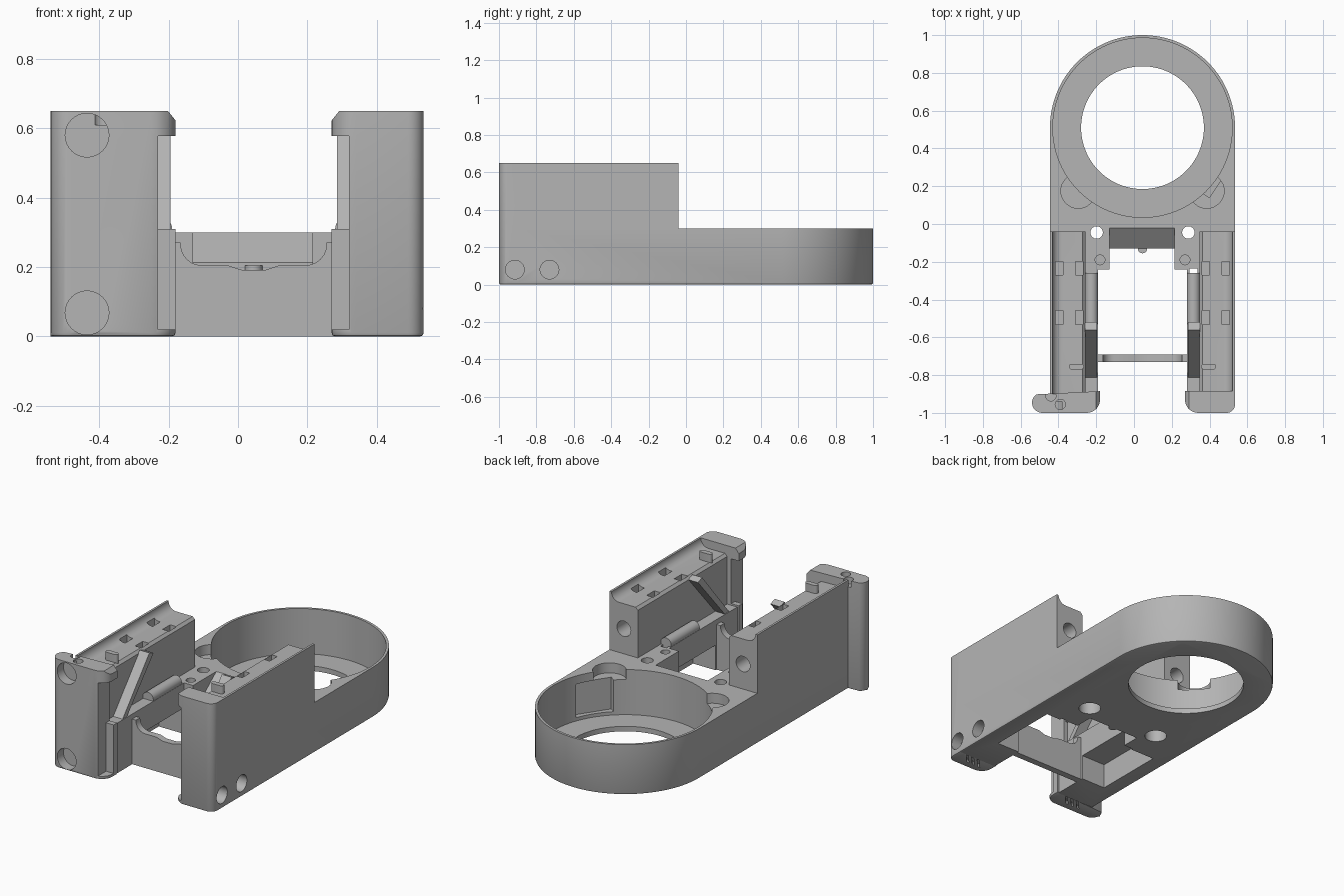
import bpy, bmesh, math
from mathutils import Vector, Matrix

cube = bpy.data.objects.get("Cube")
if cube:
    bpy.data.objects.remove(cube)

CX = 0.045            # symmetry plane of the body
RING_Y = 0.51         # centre of the round cup

grey = bpy.data.materials.new("light_grey")
grey.use_nodes = True
COLOUR = (0.46, 0.46, 0.46, 1)
grey.diffuse_color = COLOUR
grey.node_tree.nodes["Principled BSDF"].inputs["Base Color"].default_value = COLOUR


def flip(x):
    return 2 * CX - x


def arc(cx, cy, r, a0, a1, n=8):
    return [(cx + r * math.cos(math.radians(a0 + (a1 - a0) * i / n)),
             cy + r * math.sin(math.radians(a0 + (a1 - a0) * i / n))) for i in range(n + 1)]


def prism(name, pts, axis, lo, hi, foot=0.0):
    """Extrude a flat outline along an axis; foot bevels the bottom rim."""
    place = {"x": lambda p, t: (t, p[0], p[1]),
             "y": lambda p, t: (p[0], t, p[1]),
             "z": lambda p, t: (p[0], p[1], t)}[axis]
    bm = bmesh.new()
    face = bm.faces.new([bm.verts.new(place(p, lo)) for p in pts])
    ext = bmesh.ops.extrude_face_region(bm, geom=[face])
    shift = Vector(place((0, 0), hi - lo))
    bmesh.ops.translate(bm, vec=shift, verts=[v for v in ext["geom"] if isinstance(v, bmesh.types.BMVert)])
    bmesh.ops.recalc_face_normals(bm, faces=bm.faces)
    if foot:
        rim = [e for e in bm.edges if all(abs(v.co.z - lo) < 1e-5 for v in e.verts)]
        bmesh.ops.bevel(bm, geom=rim, offset=foot, segments=2, profile=0.5, affect="EDGES")
    mesh = bpy.data.meshes.new(name)
    bm.to_mesh(mesh)
    bm.free()
    ob = bpy.data.objects.new(name, mesh)
    bpy.context.collection.objects.link(ob)
    mesh.materials.append(grey)
    return ob


def box(name, x0, x1, y0, y1, z0, z1):
    return prism(name, [(x0, y0), (x1, y0), (x1, y1), (x0, y1)], "z", z0, z1)


def rod(name, axis, u, v, r, lo, hi, n=32):
    return prism(name, arc(u, v, r, 0, 360, n)[:-1], axis, lo, hi)


def cut(target, *cutters):
    for c in cutters:
        mod = target.modifiers.new("cut", "BOOLEAN")
        mod.object, mod.operation, mod.solver = c, "DIFFERENCE", "EXACT"
        with bpy.context.temp_override(object=target, active_object=target):
            bpy.ops.object.modifier_apply(modifier=mod.name)
        bpy.data.objects.remove(c)


def sides():
    """Yield a name and an x mapping for the two arms (given on the -x side)."""
    yield "right", lambda x: x
    yield "left", flip


def xbox(name, fx, x0, x1, *rest):
    a, b = sorted((fx(x0), fx(x1)))
    return box(name, a, b, *rest)


def grip_slots(fx):
    """Three slanted grooves under each foot."""
    for i in range(3):
        x, y = fx(-0.36 + 0.04 * i), -0.92
        yield prism("cutter", [(x - 0.035, y - 0.035), (x - 0.02, y - 0.035),
                               (x + 0.035, y + 0.025), (x + 0.02, y + 0.025)], "z", -0.1, 0.02)


# Base tray with the round cup at the back
outline = [(-0.445, -0.9), (0.535, -0.9)] + arc(CX, RING_Y, 0.49, 0, 180, 64)
base = prism("base_tray", outline, "z", 0, 0.3, foot=0.01)
cut(base,
    rod("cutter", "z", CX, RING_Y, 0.475, 0.03, 0.5, 96),
    rod("cutter", "z", CX, RING_Y, 0.325, -0.1, 0.5, 96),
    box("cutter", -0.35, 0.43, -0.68, -0.25, -0.1, 0.15),
    box("cutter", -0.19, 0.28, -1.5, -0.24, -0.1, 0.5),
    box("cutter", -0.13, 0.215, -0.3, -0.13, -0.1, 0.5),
    prism("cutter", [(-0.02, 0.3), (-0.02, 0.4), (-0.16, 0.4), (-0.16, 0.19)], "x", -0.13, 0.215),
    box("cutter", 0.295, 0.335, -0.29, -0.235, -0.1, 0.5),
    rod("cutter", "x", -0.73, 0.08, 0.05, 0.47, 0.6),
    rod("cutter", "x", -0.915, 0.08, 0.05, 0.47, 0.6))
for side, fx in sides():
    cut(base,
        rod("cutter", "z", fx(-0.295), 0.175, 0.092, 0.24, 0.5),
        rod("cutter", "z", fx(-0.198), -0.045, 0.033, -0.1, 0.5),
        rod("cutter", "z", fx(-0.198), -0.045, 0.062, -0.1, 0.12),
        rod("cutter", "z", fx(-0.18), -0.19, 0.026, 0.1, 0.5))

# Shallow rectangular recess in the cup wall
recess = box("cutter", 0.3, 0.5, -0.11, 0.11, 0.05, 0.25)
recess.data.transform(Matrix.Translation((CX, RING_Y, 0)) @ Matrix.Rotation(math.radians(-34), 4, "Z"))
cut(base, recess)

# Front crossbar with a dipped top edge, and the rib behind it
half = [(-0.19, 0), (-0.19, 0.27), (-0.165, 0.27)] + arc(-0.105, 0.265, 0.06, 180, 270, 6)
half += [(-0.03, 0.205), (0.01, 0.192)]
profile = half + [(flip(x), z) for x, z in reversed(half)]
prism("crossbar", profile, "y", -0.73, -0.69)
rod("deck_rib", "z", CX, -0.13, 0.025, 0, 0.205)

for side, fx in sides():
    # Upper arm: thin outer wall sweeping down to the box top
    section = [(-0.445, 0.29), (-0.445, 0.65), (-0.432, 0.65)]
    section += arc(-0.382, 0.65, 0.05, 180, 270)
    section += [(-0.272, 0.6), (-0.257, 0.585), (-0.257, 0.29)]
    arm = prism(side + "_arm", [(fx(x), z) for x, z in section], "y", -0.9, -0.04)
    cut(arm, rod("cutter", "y", fx(-0.35), 0.45, 0.046, -0.2, 0.1))
    for y in (-0.235, -0.495):
        for x in (-0.395, -0.29):
            cut(arm, xbox("cutter", fx, x - 0.02, x + 0.02, y - 0.036, y + 0.036, 0.5, 0.7))

    # Clip tab on the arm top
    tab = [(fx(-0.305) + u, v) for u, v in
           arc(0.025, -0.755, 0.015, -90, 90) + arc(-0.025, -0.755, 0.015, 90, 270)]
    prism(side + "_tab", tab, "z", 0.58, 0.648)

    # Diagonal plate and roller on the inner face
    prism(side + "_diagonal_plate", [(-0.83, 0.28), (-0.79, 0.28), (-0.52, 0.585), (-0.56, 0.6)],
          "x", *sorted((fx(-0.26), fx(-0.195))))
    rod(side + "_roller", "y", fx(-0.225), 0.31, 0.035, -0.53, -0.26)

    # Front column, flanged on the right side only
    foot = arc(-0.25, -0.93, 0.07, -90, 0)
    if side == "right":
        plan = arc(-0.49, -0.945, 0.05, 120, 180) + arc(-0.485, -0.945, 0.055, 180, 270) + foot
    else:
        plan = arc(-0.4, -0.955, 0.045, 180, 270) + foot
        plan.insert(0, (-0.445, -0.885))
    plan += [(-0.18, -0.885)]
    col = prism(side + "_front_column", [(fx(x), y) for x, y in plan], "z", 0, 0.65, foot=0.01)
    cut(col,
        xbox("cutter", fx, -0.23, -0.1, -1.1, -0.8, 0.31, 0.578),
        xbox("cutter", fx, -0.23, -0.1, -1.1, -0.92, 0.02, 0.312),
        prism("cutter", [(fx(-0.21), 0.66), (fx(-0.17), 0.66), (fx(-0.17), 0.61)], "y", -1.1, -0.8),
        *grip_slots(fx))
    if side == "right":
        cut(col,
            rod("cutter", "y", -0.435, 0.58, 0.063, -1.1, -0.94),
            rod("cutter", "y", -0.435, 0.068, 0.063, -1.1, -0.94),
            rod("cutter", "z", -0.44, -0.91, 0.027, 0.61, 0.7),
            rod("cutter", "z", -0.39, -0.955, 0.027, 0.61, 0.7))
    else:
        cut(col, rod("cutter", "x", -0.915, 0.08, 0.05, 0.47, 0.6))

# Smooth the curved walls, keep the edges sharp
for ob in bpy.context.collection.objects:
    ob.select_set(ob.type == "MESH" and grey.name in ob.data.materials)
bpy.context.view_layer.objects.active = base
bpy.ops.object.shade_smooth_by_angle(angle=math.radians(30))
